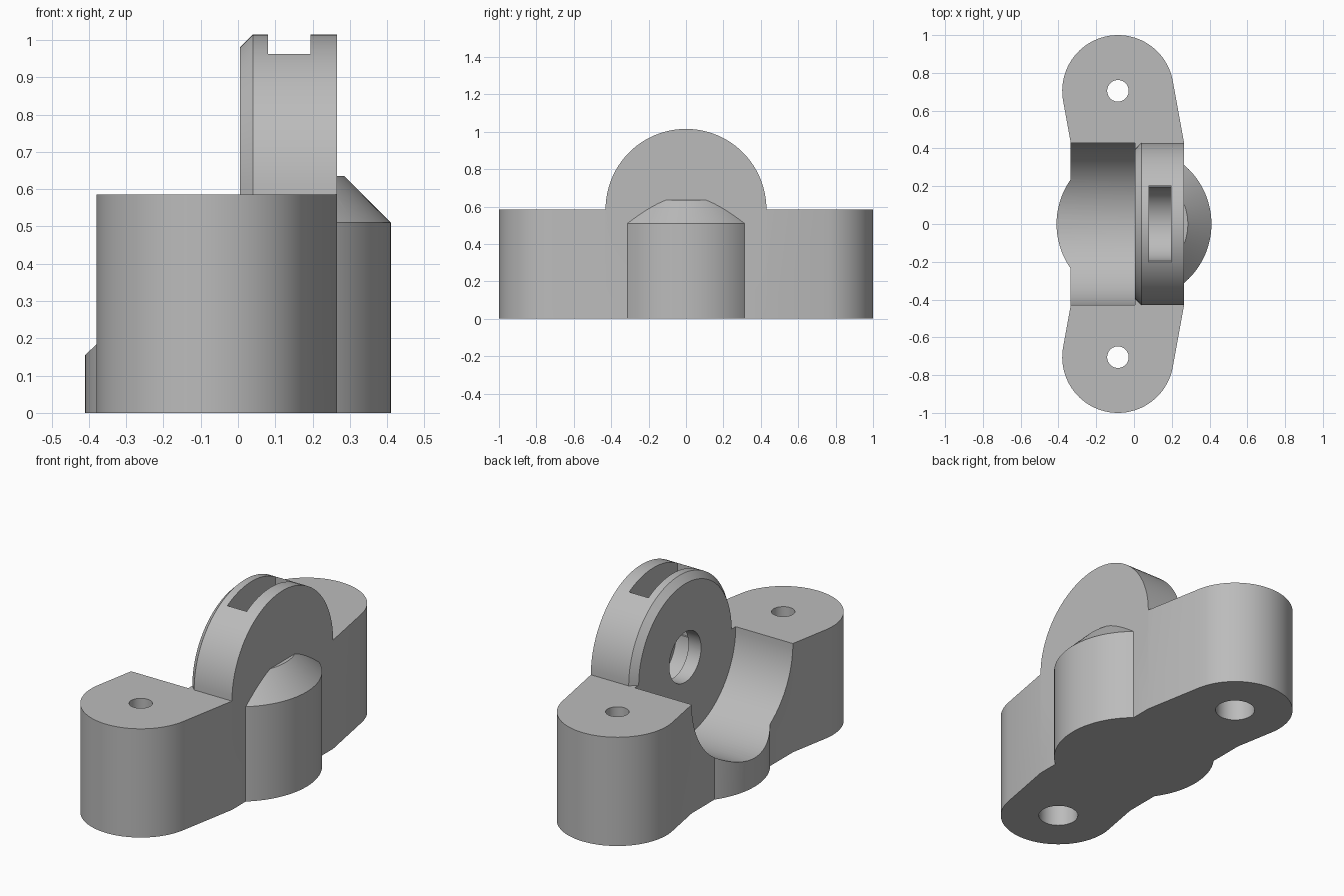
import bpy, bmesh, math
from mathutils import Matrix

cube = bpy.data.objects.get("Cube")
if cube:
    bpy.data.objects.remove(cube, do_unlink=True)

grey = bpy.data.materials.new("plain grey")
grey.use_nodes = True
grey.diffuse_color = (0.5, 0.5, 0.5, 1)
grey.node_tree.nodes["Principled BSDF"].inputs["Base Color"].default_value = (0.5, 0.5, 0.5, 1)

DECK = 0.585      # deck height, also the axis height of the round housing
RADIUS = 0.43     # housing and trough radius
BOLT_X, BOLT_Y, LOBE = -0.085, 0.705, 0.295
TO_X = Matrix.Translation((0, 0, DECK)) @ Matrix.Rotation(math.pi / 2, 4, 'Y')


def finish(name, bm):
    bmesh.ops.recalc_face_normals(bm, faces=bm.faces)
    mesh = bpy.data.meshes.new(name)
    bm.to_mesh(mesh)
    bm.free()
    mesh.materials.append(grey)
    obj = bpy.data.objects.new(name, mesh)
    bpy.context.collection.objects.link(obj)
    return obj


def turned(name, profile, matrix=Matrix(), sides=96):
    """Solid of revolution from (radius, position) pairs along its axis."""
    bm = bmesh.new()
    rings = []
    for r, h in profile:
        angles = [math.tau * i / sides for i in range(sides)]
        rings.append([bm.verts.new(matrix @ Matrix.Translation((r * math.cos(a), r * math.sin(a), h)).translation)
                      for a in angles])
    for low, high in zip(rings, rings[1:]):
        for i in range(sides):
            j = (i + 1) % sides
            bm.faces.new((low[i], low[j], high[j], high[i]))
    bm.faces.new(rings[0])
    bm.faces.new(rings[-1])
    return finish(name, bm)


def prism(name, outline, z0, z1):
    bm = bmesh.new()
    face = bm.faces.new([bm.verts.new((x, y, z0)) for x, y in outline])
    top = bmesh.ops.extrude_face_region(bm, geom=[face])["geom"]
    bmesh.ops.translate(bm, vec=(0, 0, z1 - z0),
                        verts=[v for v in top if isinstance(v, bmesh.types.BMVert)])
    return finish(name, bm)


def combine(target, tool, operation):
    mod = target.modifiers.new(operation, 'BOOLEAN')
    mod.operation, mod.solver, mod.object = operation, 'EXACT', tool
    bpy.context.view_layer.objects.active = target
    bpy.ops.object.modifier_apply(modifier=mod.name)
    bpy.data.objects.remove(tool, do_unlink=True)


# Base: two round lobes joined by tangent lines to a straight waist
def lobe_outline():
    start, end = math.radians(10.3), math.radians(190.2)
    arc = [start + (end - start) * i / 48 for i in range(49)]
    return ([(0.265, RADIUS)]
            + [(BOLT_X + LOBE * math.cos(a), BOLT_Y + LOBE * math.sin(a)) for a in arc]
            + [(-0.335, RADIUS)])


half = lobe_outline()
body = prism("bearing_block", half + [(x, -y) for x, y in reversed(half)], 0, DECK)

# Central round boss with a sloped top
combine(body, turned("boss", [(0.41, 0), (0.41, 0.51), (0.285, 0.635)]), 'UNION')

# Trough open to one side
combine(body, turned("trough", [(RADIUS, -1), (RADIUS, 0.005)], TO_X), 'DIFFERENCE')

# Upright round housing with a chamfered rim
combine(body, turned("housing", [(RADIUS - 0.035, 0.005), (RADIUS, 0.04), (RADIUS, 0.265)], TO_X), 'UNION')

# Inner pocket, its slot through the top, and the round mouth
combine(body, turned("pocket", [(0.195, 0.08), (0.195, 0.195)], TO_X), 'DIFFERENCE')
slot = [(0.08, -0.205), (0.195, -0.205), (0.195, 0.205), (0.08, 0.205)]
combine(body, prism("slot", slot, DECK, 1.2), 'DIFFERENCE')
combine(body, turned("mouth", [(0.135, -0.1), (0.135, 0.12)], TO_X, 64), 'DIFFERENCE')

# Bolt holes, wider underneath
for side in (-1, 1):
    place = Matrix.Translation((BOLT_X, side * BOLT_Y, 0))
    hole = [(0.1, -0.1), (0.1, 0.3), (0.057, 0.3), (0.057, 0.8)]
    combine(body, turned("bolt_hole", hole, place, 48), 'DIFFERENCE')

bpy.ops.object.select_all(action='DESELECT')
body.select_set(True)
bpy.context.view_layer.objects.active = body
bpy.ops.object.shade_smooth_by_angle(angle=math.radians(25))
